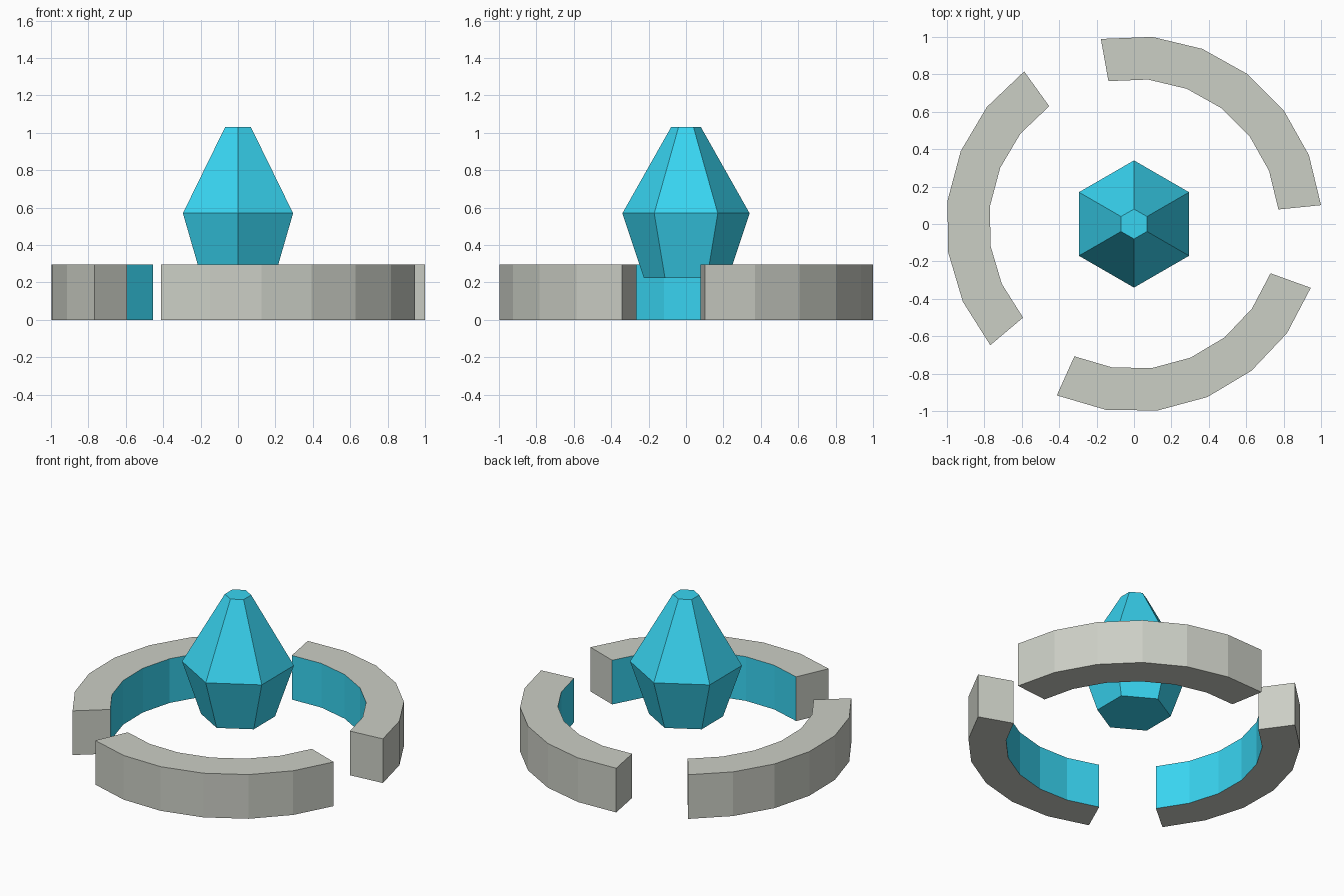
import bpy, bmesh
from math import radians, cos, sin, pi

if "Cube" in bpy.data.objects:
    bpy.data.objects.remove(bpy.data.objects["Cube"])


def material(name, color):
    m = bpy.data.materials.new(name)
    m.diffuse_color = color
    m.use_nodes = True
    m.node_tree.nodes["Principled BSDF"].inputs["Base Color"].default_value = m.diffuse_color
    return m


cyan = material("cyan", (0.04, 0.66, 0.88, 1))
stone = material("stone_grey", (0.6, 0.62, 0.56, 1))


def finish(bm, name, mats):
    bmesh.ops.recalc_face_normals(bm, faces=bm.faces)
    me = bpy.data.meshes.new(name)
    bm.to_mesh(me)
    bm.free()
    for m in mats:
        me.materials.append(m)
    ob = bpy.data.objects.new(name, me)
    bpy.context.collection.objects.link(ob)
    return ob


def bridge(bm, loops, closed=False, cap=True):
    """Skin consecutive vertex loops with quads; returns rows of side faces."""
    n = len(loops[0])
    rows = [[bm.faces.new((a[i], a[(i + 1) % n], b[(i + 1) % n], b[i])) for i in range(n)]
            for a, b in zip(loops, loops[1:])]
    bm.faces.new(loops[0])
    bm.faces.new(loops[-1])
    return rows


# Ring arcs: rectangular section swept round the centre, inner wall cyan
def ring_arc(name, start, span=94.4, steps=6, r_in=0.776, r_out=1.005, h=0.295):
    bm = bmesh.new()
    section = [(r_in, 0), (r_out, 0), (r_out, h), (r_in, h)]
    loops = []
    for i in range(steps + 1):
        a = radians(start + span * i / steps)
        loops.append([bm.verts.new((r * cos(a), r * sin(a), z)) for r, z in section])
    for row in bridge(bm, loops):
        row[3].material_index = 1
    finish(bm, name, (stone, cyan))


for k in range(3):
    ring_arc(f"ring_arc_{k + 1}", 5.75 + 120 * k)

# Floating crystal: six-sided, wide at the middle
bm = bmesh.new()
bridge(bm, [[bm.verts.new((r * cos(a), r * sin(a), z))
             for a in (pi / 6 + pi / 3 * i for i in range(6))]
            for r, z in ((0.225, 0.225), (0.34, 0.57), (0.08, 1.03))])
finish(bm, "crystal", (cyan,))
